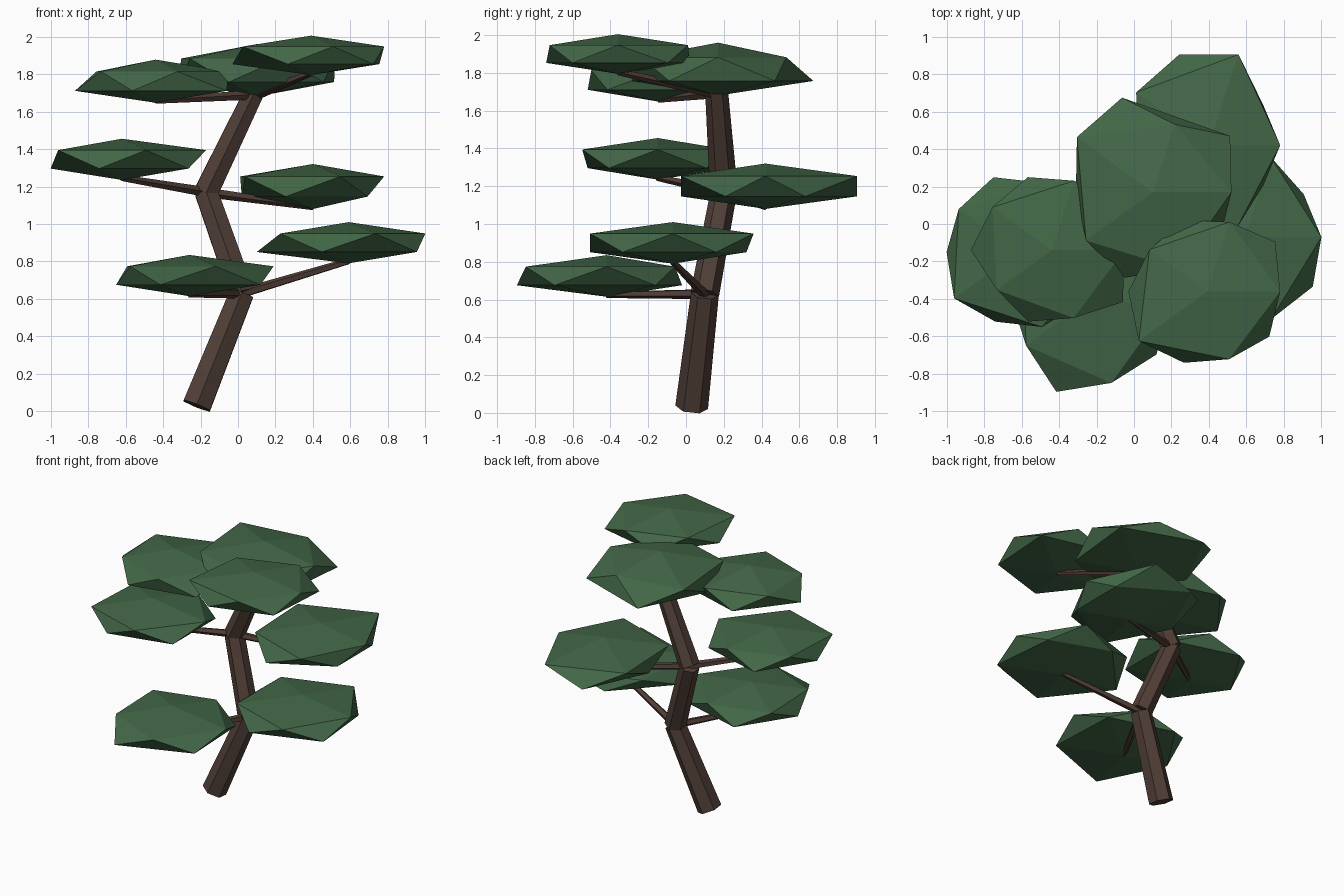
import bpy
import bmesh
import math
from mathutils import Vector

if "Cube" in bpy.data.objects:
    bpy.data.objects.remove(bpy.data.objects["Cube"], do_unlink=True)


def make_material(name, colour):
    mat = bpy.data.materials.new(name)
    mat.use_nodes = True
    mat.diffuse_color = colour
    mat.node_tree.nodes["Principled BSDF"].inputs["Base Color"].default_value = colour
    return mat


bark = make_material("bark_brown", (0.08, 0.048, 0.037, 1))
leaf = make_material("leaf_green", (0.055, 0.135, 0.063, 1))


def add_object(name, bm, mat):
    mesh = bpy.data.meshes.new(name)
    bm.to_mesh(mesh)
    bm.free()
    mesh.materials.append(mat)
    obj = bpy.data.objects.new(name, mesh)
    bpy.context.collection.objects.link(obj)
    return obj


def add_limb(name, start, end, start_radius, end_radius, sides):
    """Tapered straight piece of wood between two points."""
    start, end = Vector(start), Vector(end)
    axis = end - start
    bm = bmesh.new()
    bmesh.ops.create_cone(bm, cap_ends=True, segments=sides, radius1=start_radius,
                          radius2=end_radius, depth=axis.length)
    obj = add_object(name, bm, bark)
    obj.rotation_mode = "QUATERNION"
    obj.rotation_quaternion = Vector((0, 0, 1)).rotation_difference(axis)
    obj.location = (start + end) / 2
    return obj


def add_leaf_pad(name, centre, half_height, upper, lower):
    """Flattened icosahedron; each ring corner gets its own reach, from +x anticlockwise."""
    bm = bmesh.new()
    bmesh.ops.create_icosphere(bm, subdivisions=1, radius=1)
    for v in bm.verts:
        if abs(v.co.z) < 0.9:
            angle = math.atan2(v.co.y, v.co.x) % math.tau
            step = math.tau / 5
            if v.co.z > 0:
                reach = upper[round(angle / step) % 5]
            else:
                reach = lower[round((angle - step / 2) / step) % 5]
            v.co.x, v.co.y = reach * math.cos(angle), reach * math.sin(angle)
        v.co.z *= half_height
    add_object(name, bm, leaf).location = centre


# Zigzag trunk
base = (-0.22, 0.03, 0.03)
low_fork = (0.02, 0.10, 0.63)
mid_fork = (-0.17, 0.20, 1.17)
crown = (0.10, 0.16, 1.73)
add_limb("trunk_lower", base, low_fork, 0.087, 0.074, 6)
add_limb("trunk_middle", low_fork, mid_fork, 0.076, 0.070, 6)
add_limb("trunk_upper", mid_fork, crown, 0.074, 0.060, 6)

# Leaf pads: position, centre, half height, upper ring, lower ring, branch origin
pads = [
    ("low_front", (-0.26, -0.42, 0.725), 0.11,
     (0.45, 0.38, 0.41, 0.39, 0.45), (0.44, 0.42, 0.39, 0.50, 0.47), low_fork),
    ("low_left", (0.59, -0.07, 0.90), 0.11,
     (0.41, 0.45, 0.45, 0.45, 0.46), (0.39, 0.41, 0.49, 0.46, 0.45), low_fork),
    ("middle_back", (0.40, 0.42, 1.20), 0.12,
     (0.38, 0.51, 0.48, 0.45, 0.47), (0.36, 0.51, 0.38, 0.47, 0.36), mid_fork),
    ("middle_right", (-0.62, -0.15, 1.345), 0.11,
     (0.45, 0.39, 0.39, 0.42, 0.42), (0.44, 0.42, 0.38, 0.39, 0.44), mid_fork),
    ("top_right", (-0.44, -0.14, 1.762), 0.115,
     (0.39, 0.39, 0.39, 0.36, 0.38), (0.42, 0.41, 0.43, 0.40, 0.47), crown),
    ("top_front", (0.39, -0.36, 1.90), 0.105,
     (0.39, 0.39, 0.38, 0.45, 0.38), (0.45, 0.40, 0.42, 0.40, 0.41), crown),
    ("top_centre", (0.10, 0.17, 1.82), 0.14,
     (0.42, 0.38, 0.50, 0.44, 0.43), (0.51, 0.53, 0.41, 0.48, 0.44), None),
]
for place, centre, half_height, upper, lower, origin in pads:
    add_leaf_pad("leaf_pad_" + place, centre, half_height, upper, lower)
    # Branch reaching just inside the underside of its pad
    if origin:
        root = Vector(origin)
        if origin is crown:
            root.z -= 0.04
        tip = Vector(centre) - Vector((0, 0, half_height * 0.9))
        add_limb("branch_" + place, root, tip, 0.028, 0.018, 5)
